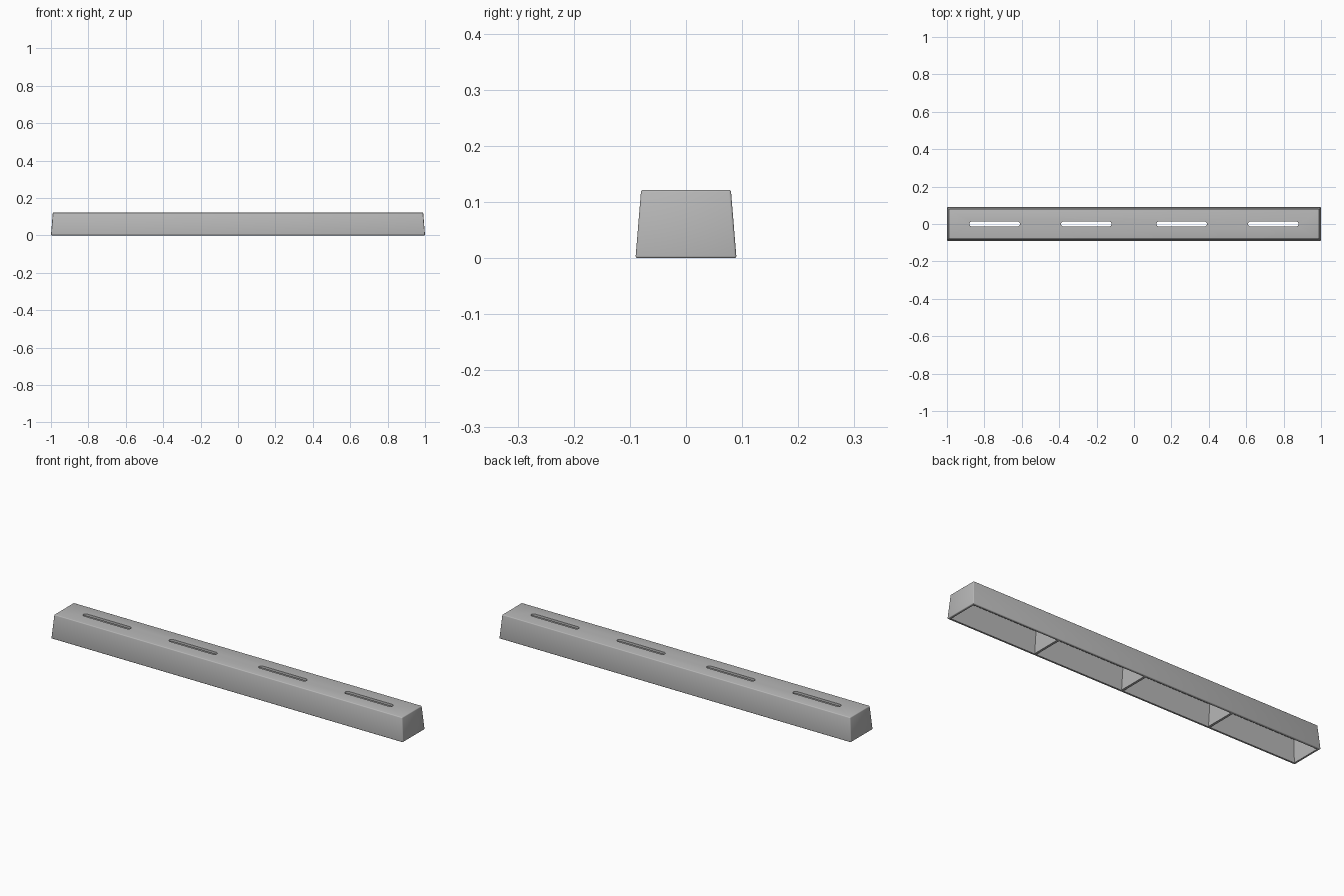
import bpy, bmesh, math

cube = bpy.data.objects.get("Cube")
if cube:
    bpy.data.objects.remove(cube, do_unlink=True)

HEIGHT = 0.122
WALL = 0.012
TAPER = 0.01 / HEIGHT      # inward lean of the walls per unit of height

grey = bpy.data.materials.new("plain grey")
grey.use_nodes = True
color = (0.48, 0.48, 0.48, 1)
grey.diffuse_color = color
grey.node_tree.nodes["Principled BSDF"].inputs["Base Color"].default_value = color


def finish(bm, name):
    bmesh.ops.recalc_face_normals(bm, faces=bm.faces)
    mesh = bpy.data.meshes.new(name)
    bm.to_mesh(mesh)
    bm.free()
    mesh.materials.append(grey)
    obj = bpy.data.objects.new(name, mesh)
    bpy.context.collection.objects.link(obj)
    return obj


def prism(name, outline, z0, z1, lean=None, bevel=0):
    """Extrude an outline upwards; lean moves each top point."""
    bm = bmesh.new()
    low = [bm.verts.new((x, y, z0)) for x, y in outline]
    high = [bm.verts.new((*(lean(x, y) if lean else (x, y)), z1)) for x, y in outline]
    bm.faces.new(low)
    bm.faces.new(high)
    n = len(outline)
    for i in range(n):
        j = (i + 1) % n
        bm.faces.new((low[i], low[j], high[j], high[i]))
    if bevel:
        bmesh.ops.bevel(bm, geom=bm.edges[:], offset=bevel, segments=3,
                        profile=0.5, affect='EDGES')
    return finish(bm, name)


def tapered_box(name, hx, hy, z0, z1, bevel=0):
    shift = TAPER * (z1 - z0)

    def lean(x, y):
        return x - math.copysign(shift, x), y - math.copysign(shift, y)
    corners = [(-hx, -hy), (hx, -hy), (hx, hy), (-hx, hy)]
    return prism(name, corners, z0, z1, lean, bevel)


def cut(target, cutter):
    cutter.hide_render = True
    mod = target.modifiers.new("cut", 'BOOLEAN')
    mod.object = cutter
    mod.operation = 'DIFFERENCE'
    mod.solver = 'EXACT'
    bpy.context.view_layer.objects.active = target
    bpy.ops.object.modifier_apply(modifier=mod.name)
    bpy.data.objects.remove(cutter, do_unlink=True)


# Hollow tapered housing, open underneath
housing = tapered_box("housing", 1.0, 0.09, 0, HEIGHT, bevel=0.004)
drop = 0.02
cut(housing, tapered_box("cavity_cutter", 1.0 - WALL + TAPER * drop,
                         0.09 - WALL + TAPER * drop, -drop, HEIGHT - WALL))

# Four rounded slots through the top
RADIUS = 0.0135
HALF = 0.135 - RADIUS
for centre in (-0.745, -0.255, 0.255, 0.745):
    outline = []
    for side in (1, -1):
        for k in range(9):
            a = math.pi * (k / 8 - 0.5)
            outline.append((centre + side * (HALF + RADIUS * math.cos(a)),
                            side * RADIUS * math.sin(a)))
    cut(housing, prism("slot_cutter", outline, HEIGHT - 0.03, HEIGHT + 0.03))

# Three cross walls inside
for number, x in enumerate((-0.5, 0, 0.5), 1):
    t, y = 0.006, 0.09 - WALL + 0.003
    prism(f"divider_{number}", [(x - t, -y), (x + t, -y), (x + t, y), (x - t, y)],
          0.002, HEIGHT - WALL + 0.003,
          lambda px, py: (px, py - math.copysign(0.009, py)))

# Smooth rounded edges, crisp corners
bpy.ops.object.select_all(action='DESELECT')
housing.select_set(True)
bpy.context.view_layer.objects.active = housing
bpy.ops.object.shade_smooth_by_angle(angle=math.radians(35))
